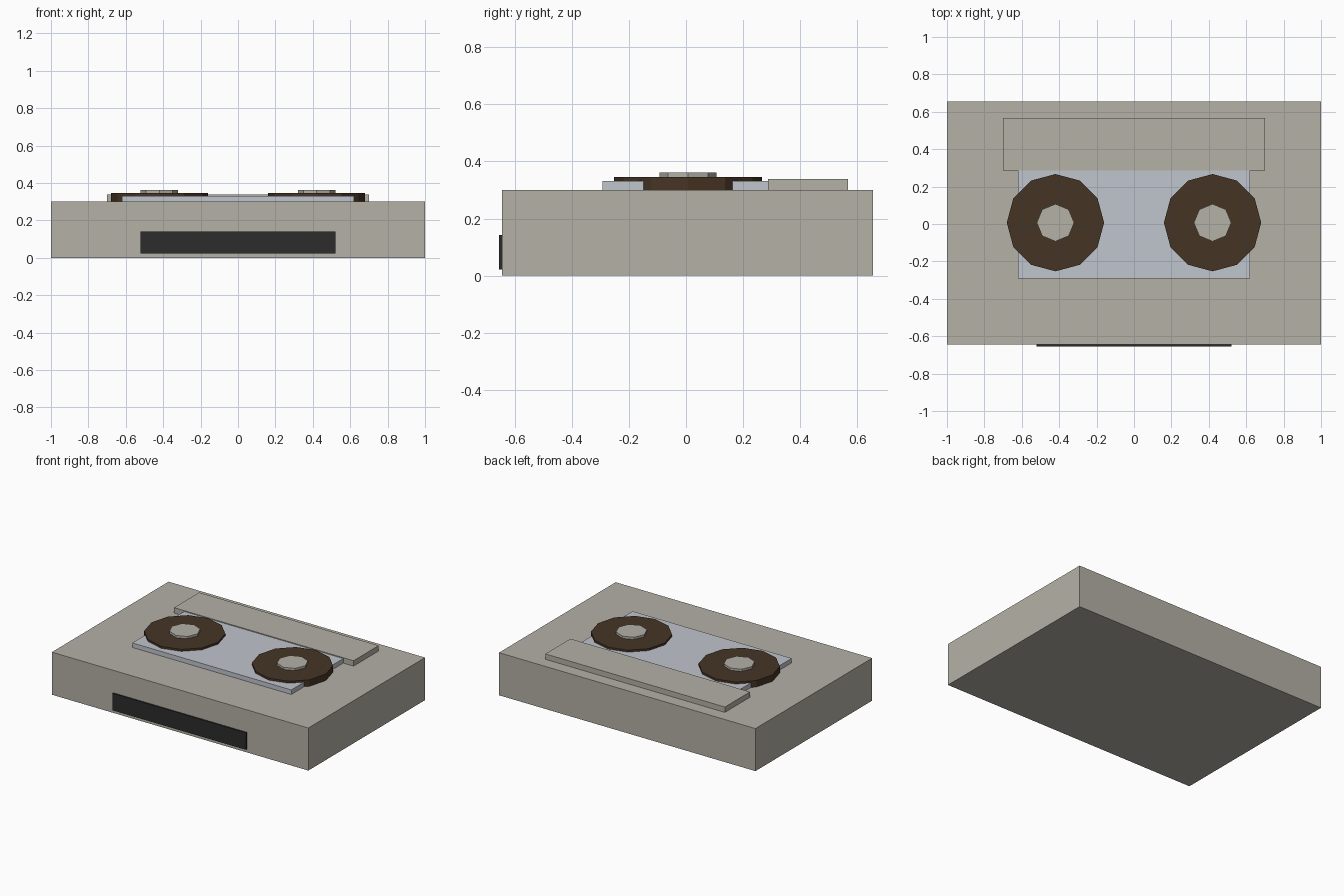
import bpy
import math

cube = bpy.data.objects.get("Cube")
if cube:
    bpy.data.objects.remove(cube, do_unlink=True)


def material(name, rgb):
    mat = bpy.data.materials.new(name)
    mat.use_nodes = True
    color = (*rgb, 1.0)
    mat.diffuse_color = color
    mat.node_tree.nodes["Principled BSDF"].inputs["Base Color"].default_value = color
    return mat


warm_grey = material("warm_grey", (0.46, 0.44, 0.39))
pale_blue = material("pale_blue_grey", (0.53, 0.56, 0.61))
dark_brown = material("dark_brown", (0.06, 0.035, 0.018))
charcoal = material("charcoal", (0.025, 0.025, 0.025))


def finish(name, mat):
    obj = bpy.context.object
    obj.name = obj.data.name = name
    obj.data.materials.append(mat)
    return obj


def box(name, x, y, z, mat):
    """Box from (min, max) ranges on each axis."""
    ranges = (x, y, z)
    bpy.ops.mesh.primitive_cube_add(size=1, location=[(a + b) / 2 for a, b in ranges])
    obj = finish(name, mat)
    size = [b - a for a, b in ranges]
    for v in obj.data.vertices:
        v.co = [c * s for c, s in zip(v.co, size)]
    return obj


def disc(name, sides, radius, x, z, mat):
    """Flat-sided upright disc on the deck's centre line."""
    bpy.ops.mesh.primitive_cylinder_add(vertices=sides, radius=radius, depth=z[1] - z[0],
                                        location=(x, 0.007, sum(z) / 2))
    return finish(name, mat)


# Case and deck
box("body", (-1, 1), (-0.645, 0.655), (0, 0.3), warm_grey)
box("deck_plate", (-0.62, 0.62), (-0.292, 0.292), (0.295, 0.332), pale_blue)
box("head_cover", (-0.7, 0.7), (0.287, 0.567), (0.295, 0.338), warm_grey)
box("front_panel", (-0.52, 0.52), (-0.655, -0.64), (0.022, 0.142), charcoal)

# Reels with raised hubs
for side, x in (("right", -0.42), ("left", 0.42)):
    disc(side + "_reel", 12, 0.26, x, (0.295, 0.346), dark_brown)
    disc(side + "_hub", 8, 0.1, x, (0.34, 0.362), warm_grey)
